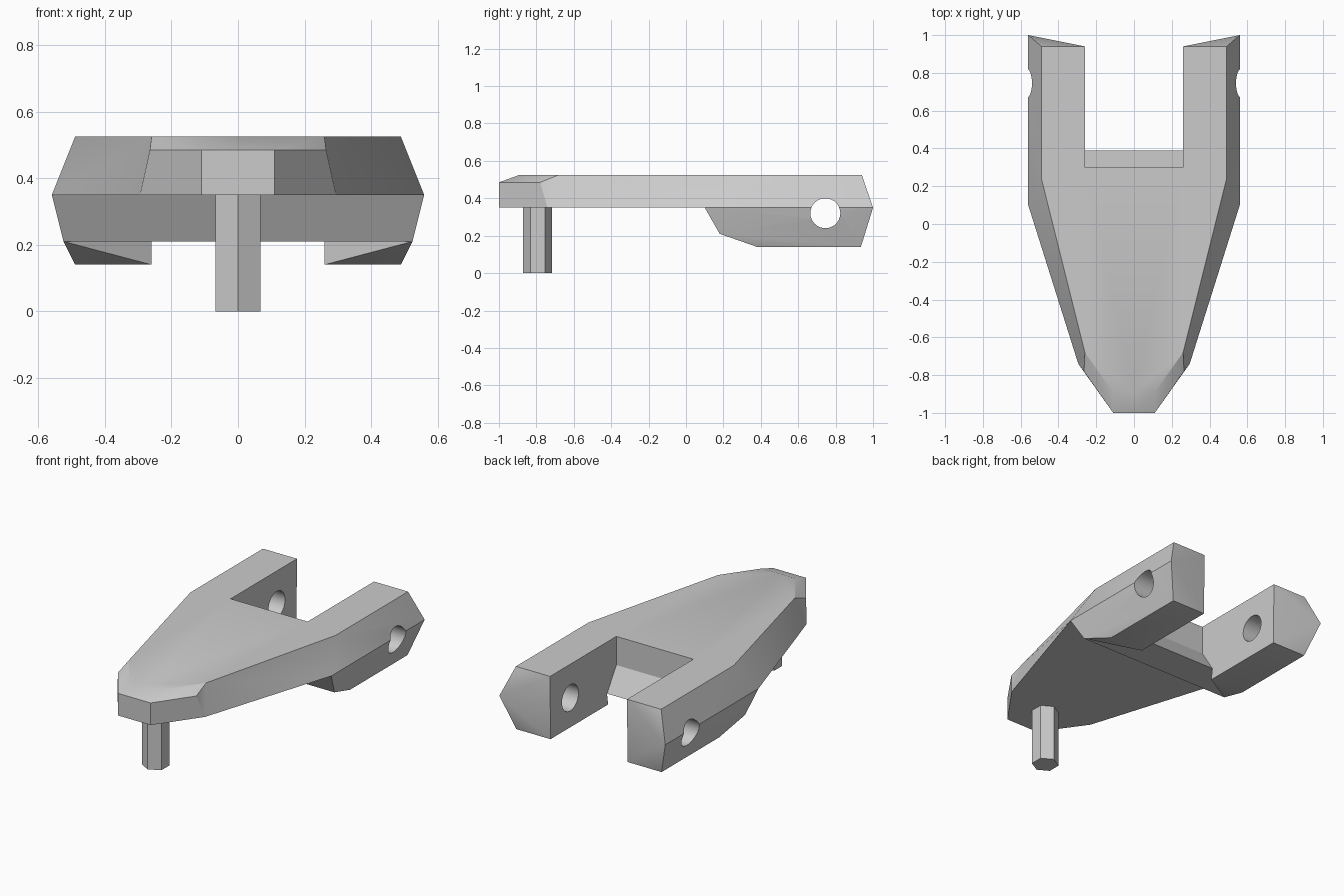
import bpy, bmesh, math
from mathutils import Matrix

cube = bpy.data.objects.get("Cube")
if cube:
    bpy.data.objects.remove(cube)

grey = bpy.data.materials.new("plain grey")
grey.use_nodes = True
COLOUR = (0.6, 0.6, 0.6, 1)
grey.diffuse_color = COLOUR
grey.node_tree.nodes["Principled BSDF"].inputs["Base Color"].default_value = COLOUR


def make_object(name, bm):
    bmesh.ops.recalc_face_normals(bm, faces=bm.faces)
    mesh = bpy.data.meshes.new(name)
    bm.to_mesh(mesh)
    bm.free()
    mesh.materials.append(grey)
    obj = bpy.data.objects.new(name, mesh)
    bpy.context.collection.objects.link(obj)
    return obj


def prism(name, sides, radius, depth, matrix):
    bm = bmesh.new()
    bmesh.ops.create_cone(bm, cap_ends=True, segments=sides, radius1=radius,
                          radius2=radius, depth=depth, matrix=matrix)
    return make_object(name, bm)


# Corner points of the left half, one level at a time: height, then named x, y
LEVELS = [
    (0.525, dict(top_mid=(0, -.89), top_nose=(.11, -.89), top_shoulder=(.26, -.68),
                 top_hip=(.49, .24), top_tip=(.49, .94), top_inner=(.26, .94),
                 top_notch=(.26, .30), top_notch_mid=(0, .30))),
    (0.485, dict(nose_mid=(0, -1), nose=(.11, -1), shoulder=(.265, -.78))),
    (0.35, dict(low_mid=(0, -1), low_nose=(.11, -1), low_shoulder=(.295, -.74),
                hip=(.56, .1), tip=(.56, 1), notch=(.26, .30),
                notch_mid=(0, .30), beam_mid=(0, .1))),
    (0.21, dict(under_mid=(0, .18), under_hip=(.525, .18), under_notch=(.26, .39),
                under_notch_mid=(0, .39))),
    (0.14, dict(keel_hip=(.49, .38), keel_tip=(.49, .935), keel_inner=(.26, .935),
                keel_notch=(.26, .38))),
]

FACES = [
    # top deck and sloped nose
    "top_mid top_nose top_shoulder top_hip top_tip top_inner top_notch top_notch_mid",
    "nose_mid nose top_nose top_mid",
    "nose shoulder top_shoulder top_nose",
    # front and side walls
    "low_mid low_nose nose nose_mid",
    "low_nose low_shoulder shoulder nose",
    "low_shoulder top_shoulder shoulder",
    "low_shoulder hip top_shoulder",
    "hip top_hip top_shoulder",
    "hip tip top_tip top_hip",
    "hip under_hip tip",
    "under_hip keel_tip tip",
    "under_hip keel_hip keel_tip",
    # prong end
    "tip top_inner top_tip",
    "tip keel_inner top_inner",
    "tip keel_tip keel_inner",
    # notch walls
    "top_notch top_inner keel_inner keel_notch under_notch notch",
    "top_notch_mid top_notch notch notch_mid",
    "notch_mid notch under_notch under_notch_mid",
    # underside
    "low_mid low_nose low_shoulder hip beam_mid",
    "beam_mid hip under_hip under_mid",
    "under_mid under_hip under_notch under_notch_mid",
    "under_hip under_notch keel_notch",
    "under_hip keel_notch keel_hip",
    "keel_hip keel_tip keel_inner keel_notch",
]

# Forked body: one half, mirrored
bm = bmesh.new()
points = {}
for z, corners in LEVELS:
    for name, (x, y) in corners.items():
        points[name] = bm.verts.new((x, y, z))
for face in FACES:
    bm.faces.new([points[name] for name in face.split()])
body = make_object("forked_body", bm)
mirror = body.modifiers.new("mirror", 'MIRROR')
mirror.use_clip = True

# Round pin hole through both prongs
cutter = prism("pin_hole_cutter", 40, 0.08, 2,
               Matrix.Translation((0, .745, .32)) @ Matrix.Rotation(math.pi / 2, 4, 'Y'))
cutter.hide_render = True
hole = body.modifiers.new("pin_hole", 'BOOLEAN')
hole.operation = 'DIFFERENCE'
hole.solver = 'EXACT'
hole.object = cutter

bpy.ops.object.select_all(action='DESELECT')
bpy.context.view_layer.objects.active = body
body.select_set(True)
for modifier in ("mirror", "pin_hole"):
    bpy.ops.object.modifier_apply(modifier=modifier)
bpy.data.objects.remove(cutter)
bpy.ops.object.shade_smooth_by_angle(angle=math.radians(30))

# Six-sided peg under the nose, with a corner facing forward
prism("peg", 6, 0.0775, 0.36, Matrix.Translation((0, -.793, .18)))
